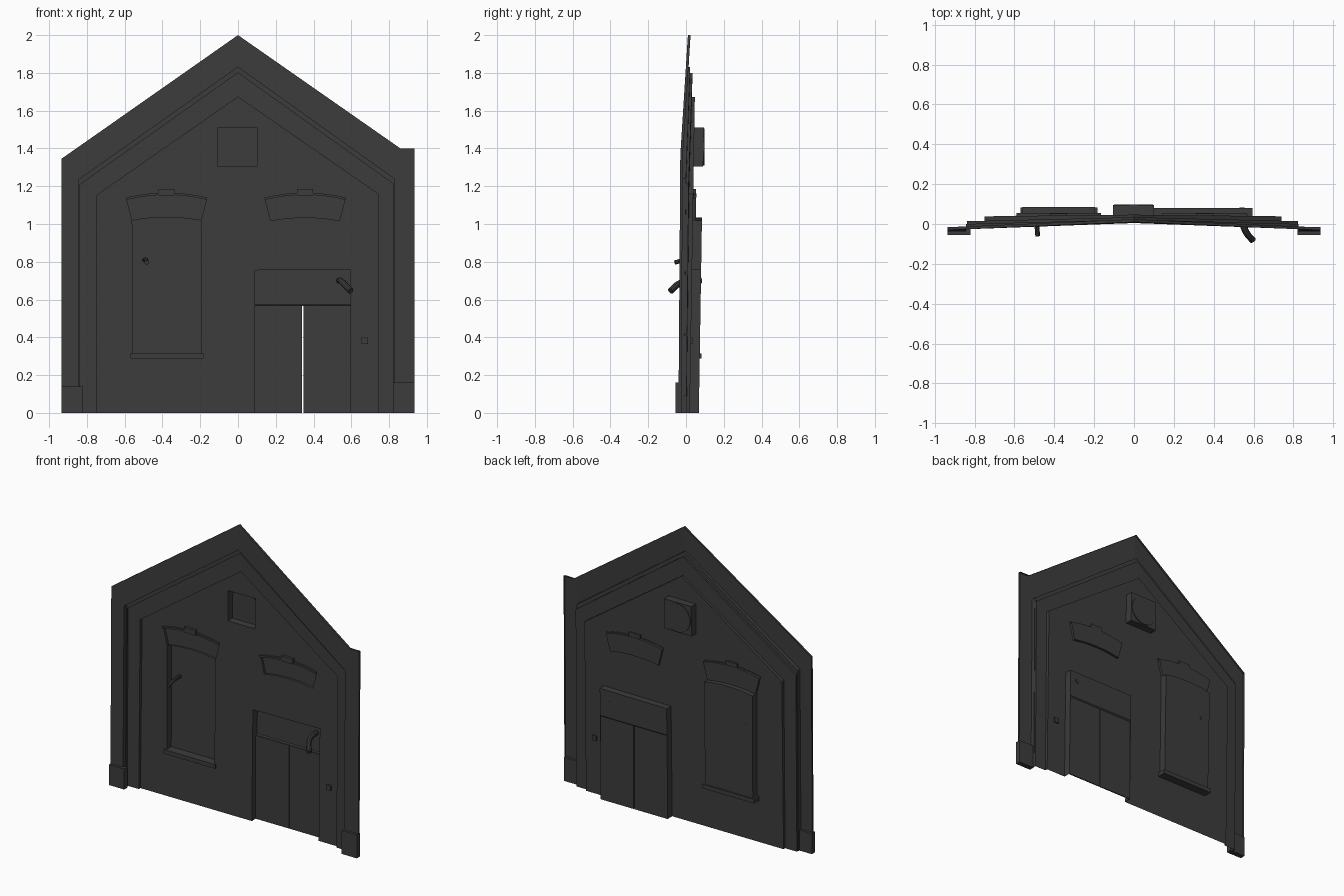
import bpy, bmesh
from mathutils import Vector

if "Cube" in bpy.data.objects:
    bpy.data.objects.remove(bpy.data.objects["Cube"])

mat = bpy.data.materials.new("charcoal")
mat.diffuse_color = (0.045, 0.045, 0.045, 1)
mat.use_nodes = True
mat.node_tree.nodes["Principled BSDF"].inputs["Base Color"].default_value = mat.diffuse_color


def finish(name, bm, solid=False):
    """Weld, orient towards the front and link."""
    bmesh.ops.remove_doubles(bm, verts=bm.verts, dist=1e-4)
    bmesh.ops.recalc_face_normals(bm, faces=bm.faces)
    bm.normal_update()
    if not solid and sum(f.normal.y * f.calc_area() for f in bm.faces) > 0:
        bmesh.ops.reverse_faces(bm, faces=bm.faces)
    me = bpy.data.meshes.new(name)
    bm.to_mesh(me)
    bm.free()
    me.materials.append(mat)
    ob = bpy.data.objects.new(name, me)
    bpy.context.collection.objects.link(ob)
    return ob


def strips(name, loops, closed=False, cap=False):
    """Bridge successive rows of 3D points; optionally cap the last row."""
    bm = bmesh.new()
    rows = [[bm.verts.new(p) for p in lp] for lp in loops]
    n = len(rows[0])
    for a, b in zip(rows, rows[1:]):
        for i in range(n if closed else n - 1):
            j = (i + 1) % n
            bm.faces.new((a[i], a[j], b[j], b[i]))
    if cap:
        bm.faces.new(rows[-1])
    return finish(name, bm)


def box(name, x0, x1, y0, y1, z0, z1):
    bm = bmesh.new()
    bmesh.ops.create_cube(bm, size=1)
    for v in bm.verts:
        v.co = Vector(((x0, x1)[v.co.x > 0], (y0, y1)[v.co.y > 0], (z0, z1)[v.co.z > 0]))
    return finish(name, bm, True)


def wall_y(z):
    return 0.02 + 0.016 * z


def on_wall(pts, d=0.0):
    return [(x, wall_y(z) + d, z) for x, z in pts]


def recess(name, pts, depth):
    return strips(name, [on_wall(pts), on_wall(pts, depth)], closed=True, cap=True)


def rect(x0, x1, z0, z1):
    return [(x0, z0), (x1, z0), (x1, z1), (x0, z1)]


def arc(xc, half, z, rise, n=8):
    """Shallow arch, left to right."""
    return [(xc + half * t, z + rise * (1 - t * t)) for t in [-1 + 2 * i / n for i in range(n + 1)]]


# stepped gable frame: outer band, moulding and inner band
def gable(xl, xr, zl, zr, zt, yb, ys, yt):
    return [(xl, yb, 0), (xl, ys, zl), (0, yt, zt), (xr, ys, zr), (xr, ys, zr), (xr, yb, 0)]


outer = [(-.935, -.04, 0), (-.935, -.03, 1.345), (0, .01, 2),
         (.86, -.028, 1.4), (.935, -.03, 1.4), (.935, -.04, 0)]
edge = [(x, y + 0.014, z) for x, y, z in outer]
a0 = gable(-.842, .826, 1.235, 1.24, 1.83, -.038, -.026, .005)
a1 = gable(-.842, .826, 1.235, 1.24, 1.83, -.01, .0, .022)
b0 = gable(-.838, .823, 1.208, 1.212, 1.80, -.01, .0, .022)
b1 = gable(-.838, .823, 1.208, 1.212, 1.80, .002, .014, .034)
inner2d = [(-.75, 0), (-.75, 1.15), (0, 1.672), (.74, 1.16), (.74, 1.16), (.74, 0)]
c0 = gable(-.75, .74, 1.15, 1.16, 1.672, .003, .016, .032)
strips("gable_frame", [edge, outer, a0, a1, b0, b1, c0, on_wall(inner2d)])

# opening outlines
XW = (-.378, .355)
lintels = [arc(x, .182, 1.018, .017) + arc(x, .212, 1.135, .026)[::-1] for x in XW]
window = [(-.555, .31), (-.195, .31)] + arc(XW[0], .182, 1.018, .017)[::-1]
win_hole = [(-.555, .31), (-.195, .31), lintels[0][8]] + lintels[0][9:] + [lintels[0][0]]
vent = rect(-.105, .1, 1.305, 1.51)
outline = [(-.75, 0), (-.75, 1.15), (0, 1.672), (.74, 1.16), (.74, 0),
           (.595, 0), (.595, .76), (.09, .755), (.09, 0)]

# flat wall with openings
bm = bmesh.new()
for pts in (outline, win_hole, lintels[1], vent):
    vs = [bm.verts.new(p) for p in on_wall(pts)]
    for i in range(len(vs)):
        bm.edges.new((vs[i - 1], vs[i]))
bmesh.ops.triangle_fill(bm, edges=bm.edges, use_beauty=True, use_dissolve=False)
finish("wall", bm)

# window recess and sill
recess("window", window, 0.048)
box("window_sill", -.57, -.182, .012, .082, .287, .315)

# lintels, caps and keystones
for side, x, pts in zip(("left", "right"), XW, lintels):
    recess(side + "_lintel", pts, 0.016)
    low, top = arc(x, .212, 1.128, .026), arc(x, .216, 1.14, .026)
    strips(side + "_lintel_cap", [on_wall(low, .016), on_wall(low, -.012),
                                  on_wall(top, -.012), on_wall(top, .004)])
    box(side + "_keystone", x - .043, x + .043, .02, .052, 1.15, 1.186)

# square vent recess with a round disc
recess("vent", vent, 0.05)
bm = bmesh.new()
bmesh.ops.create_cone(bm, cap_ends=True, segments=32, radius1=.097, radius2=.097, depth=.008)
for v in bm.verts:
    x, y, z = v.co
    v.co = (x - .0025, z + .094, y + 1.4075)
finish("vent_disc", bm, True)

# door recess: transom above two leaves
door = [(.09, 0), (.09, .755), (.595, .76), (.595, 0)]
strips("door_reveal", [on_wall(door), on_wall(door, .048)])
strips("door_transom", [[(.09, .08, .757), (.595, .08, .76)],
                        [(.09, .077, .575), (.595, .077, .575)],
                        [(.09, .067, .565), (.595, .067, .565)]])
for side, x0, x1 in (("left", .09, .340), ("right", .346, .595)):
    box(side + "_door_leaf", x0, x1, .062, .07, 0, .568)

# plinth blocks at the wall ends
for side, x0, x1, h in (("left", -.935, -.82, .14), ("right", .82, .935, .16)):
    box(side + "_plinth", x0, x1, -.055, -.02, 0, h)

# bell plate
box("bell_plate", .655, .687, .014, .034, .365, .4)


# curved pipes
def pipe(name, pts, r):
    cu = bpy.data.curves.new(name, 'CURVE')
    cu.dimensions = '3D'
    cu.bevel_depth, cu.bevel_resolution = r, 3
    cu.resolution_u = 5
    cu.use_fill_caps = True
    sp = cu.splines.new('BEZIER')
    sp.bezier_points.add(len(pts) - 1)
    for bp, p in zip(sp.bezier_points, pts):
        bp.co = p
        bp.handle_left_type = bp.handle_right_type = 'AUTO'
    cu.materials.append(mat)
    ob = bpy.data.objects.new(name, cu)
    bpy.context.collection.objects.link(ob)
    bpy.context.view_layer.objects.active = ob
    ob.select_set(True)
    bpy.ops.object.convert(target='MESH')
    bpy.ops.object.shade_smooth_by_angle()
    bpy.context.object.select_set(False)


pipe("door_pipe", [(.537, .082, .70), (.545, .01, .698), (.562, -.04, .682), (.596, -.082, .645)], .017)
pipe("window_pipe", [(-.494, .082, .81), (-.488, 0, .81), (-.483, -.06, .796)], .012)
